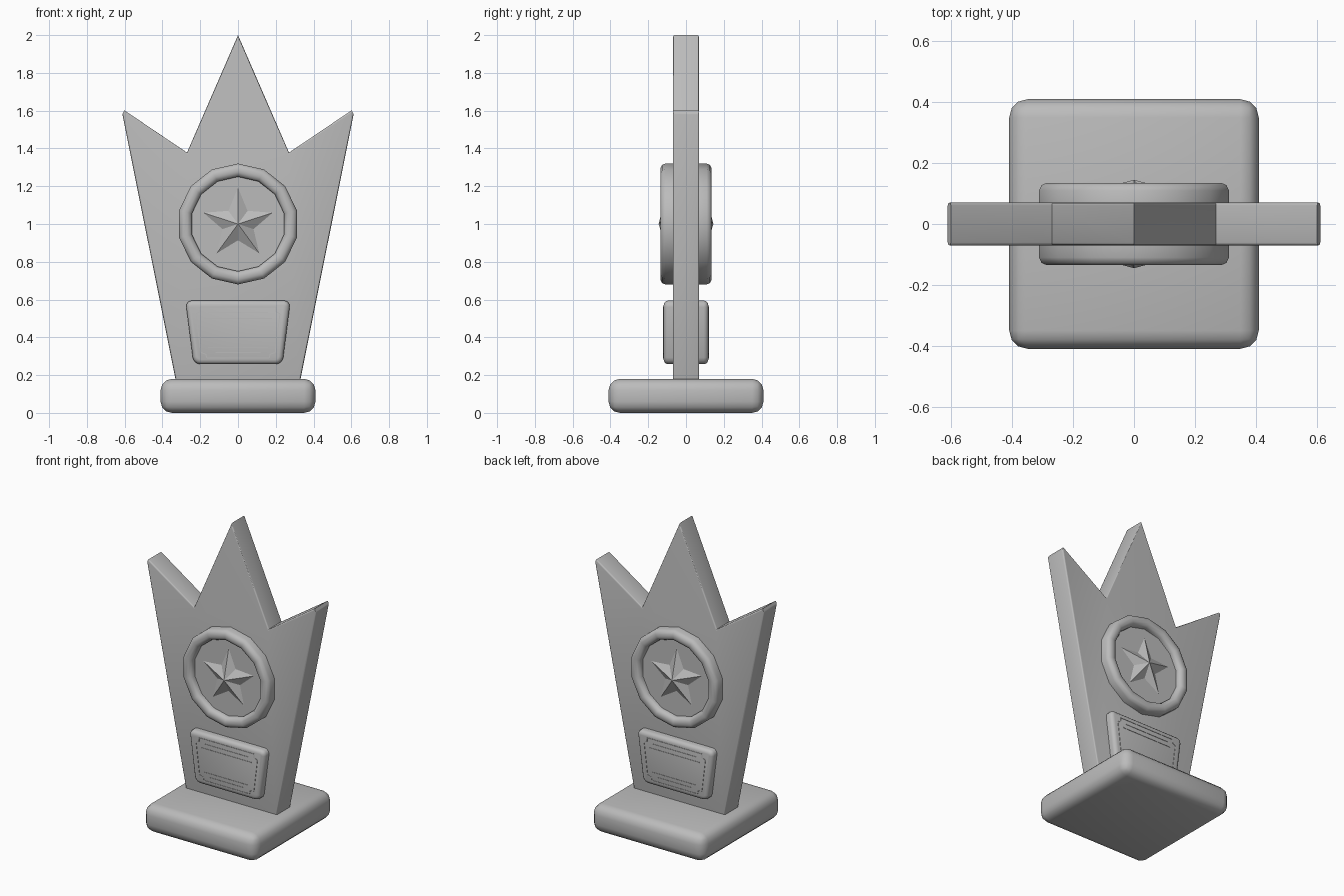
import bpy, bmesh
from math import sin, cos, pi, radians
from mathutils import Vector

if "Cube" in bpy.data.objects:
    bpy.data.objects.remove(bpy.data.objects["Cube"])

grey = bpy.data.materials.new("satin_grey")
grey.use_nodes = True
grey.diffuse_color = (0.5, 0.5, 0.5, 1)
grey.node_tree.nodes["Principled BSDF"].inputs["Base Color"].default_value = (0.5, 0.5, 0.5, 1)


def finish(name, bm, angle=50):
    bmesh.ops.recalc_face_normals(bm, faces=bm.faces)
    mesh = bpy.data.meshes.new(name)
    bm.to_mesh(mesh)
    bm.free()
    mesh.materials.append(grey)
    obj = bpy.data.objects.new(name, mesh)
    bpy.context.collection.objects.link(obj)
    bpy.ops.object.select_all(action="DESELECT")
    obj.select_set(True)
    bpy.context.view_layer.objects.active = obj
    bpy.ops.object.shade_smooth_by_angle(angle=radians(angle))
    return obj


def prism(bm, outline, y0, y1):
    """Extrude an x-z outline along y."""
    face = bm.faces.new([bm.verts.new((x, y0, z)) for x, z in outline])
    moved = bmesh.ops.extrude_face_region(bm, geom=[face])["geom"]
    verts = [v for v in moved if isinstance(v, bmesh.types.BMVert)]
    bmesh.ops.translate(bm, verts=verts, vec=(0, y1 - y0, 0))


def round_edges(bm, edges, size, segments=3):
    bmesh.ops.bevel(bm, geom=edges, offset=size, segments=segments,
                    profile=0.5, affect="EDGES", clamp_overlap=True)


def rim_edges(bm):
    """Edges lying in the front and back planes."""
    return [e for e in bm.edges if abs(e.verts[0].co.y - e.verts[1].co.y) < 0.001]


def mirrored(half):
    """Close a right-hand outline with its mirror image."""
    return half + [(-x, z) for x, z in reversed(half) if x > 0]


# Square base with rounded edges
bm = bmesh.new()
bmesh.ops.create_cube(bm, size=1)
for v in bm.verts:
    v.co = (v.co.x * 0.82, v.co.y * 0.82, (v.co.z + 0.5) * 0.18)
round_edges(bm, bm.edges[:], 0.06)
finish("base", bm)

# Three-pointed upright body
bm = bmesh.new()
prism(bm, mirrored([(0.325, 0.15), (0.612, 1.58), (0.602, 1.602), (0.27, 1.378), (0, 2.0)]), -0.07, 0.07)
round_edges(bm, [e for e in rim_edges(bm) if e.calc_length() > 0.1], 0.042)
finish("crown_body", bm)


def ring(side, label):
    bm = bmesh.new()
    profile = [(0.32, 0.06), (0.32, 0.11), (0.312, 0.127), (0.295, 0.135),
               (0.275, 0.135), (0.258, 0.127), (0.25, 0.11), (0.25, 0.06)]
    count = 14
    loops = [[bm.verts.new((r * sin(2 * pi * i / count), side * y, 1 + r * cos(2 * pi * i / count)))
              for r, y in profile] for i in range(count)]
    for i in range(count):
        a, b = loops[i], loops[(i + 1) % count]
        for j in range(len(profile)):
            k = (j + 1) % len(profile)
            bm.faces.new((a[j], a[k], b[k], b[j]))
    finish(label + "_medal_ring", bm, 60)


def star(side, label):
    bm = bmesh.new()
    rim = []
    for i in range(10):
        r = 0.2 if i % 2 == 0 else 0.09
        rim.append(bm.verts.new((r * sin(pi * i / 5), side * 0.095, 1 + r * cos(pi * i / 5))))
    peak = bm.verts.new((0, side * 0.145, 1))
    for i in range(10):
        bm.faces.new((rim[i], rim[(i + 1) % 10], peak))
    bm.faces.new(rim)
    finish(label + "_star", bm, 15)
    # Medal face behind the star
    bm = bmesh.new()
    disc = [(0.256 * sin(pi * i / 7), 1 + 0.256 * cos(pi * i / 7)) for i in range(14)]
    prism(bm, disc, side * 0.05, side * 0.097)
    finish(label + "_medal_face", bm)


def plaque(side, label):
    bm = bmesh.new()
    prism(bm, mirrored([(0.235, 0.258), (0.278, 0.595)]), side * 0.05, side * 0.118)
    round_edges(bm, [e for e in bm.edges if e not in rim_edges(bm)], 0.035)
    round_edges(bm, [e for e in rim_edges(bm) if e.verts[0].co.y * side > 0.1], 0.024)
    finish(label + "_plaque", bm)

    # Fine raised border with notched corners, and engraved-looking rules
    bm = bmesh.new()

    def bar(p, q, width):
        p, q = Vector(p), Vector(q)
        d = (q - p).normalized() * width / 2
        n = Vector((-d.y, d.x))
        prism(bm, [p + n, p - n, q - n, q + n], side * 0.115, side * 0.1205)

    border = mirrored([(0.165, 0.29), (0.17, 0.31), (0.197, 0.32), (0.222, 0.525), (0.2, 0.537), (0.2, 0.56)])
    for p, q in zip(border, border[1:] + border[:1]):
        bar(p, q, 0.005)
    for z, w in ((0.53, 0.16), (0.5, 0.18), (0.345, 0.16), (0.32, 0.12)):
        bar((-w, z), (w, z), 0.004)
    finish(label + "_plaque_border", bm)


for side, label in ((-1, "front"), (1, "back")):
    ring(side, label)
    star(side, label)
    plaque(side, label)
